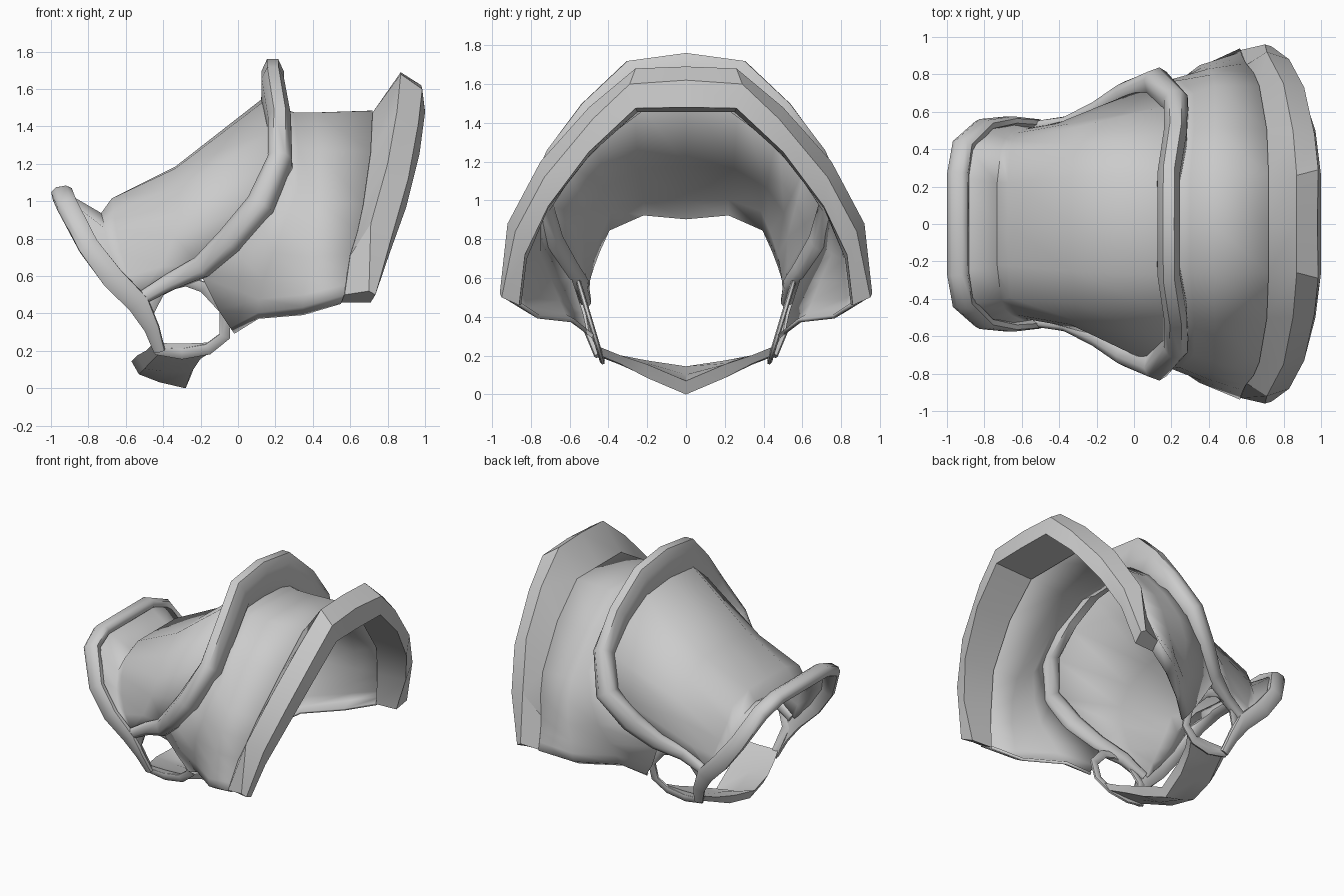
import bpy, bmesh
from math import radians
from mathutils import Vector as V

if "Cube" in bpy.data.objects:
    bpy.data.objects.remove(bpy.data.objects["Cube"])


def mirrored(half):
    """Half arch (crown to bottom) -> full arch across y."""
    return [V((x, -y, z)) for x, y, z in reversed(half) if y > 0] + [V(p) for p in half]


def finish(name, bm, angle):
    bmesh.ops.remove_doubles(bm, verts=bm.verts, dist=0.0005)
    bmesh.ops.recalc_face_normals(bm, faces=bm.faces)
    me = bpy.data.meshes.new(name)
    bm.to_mesh(me)
    bm.free()
    ob = bpy.data.objects.new(name, me)
    bpy.context.collection.objects.link(ob)
    bpy.ops.object.select_all(action='DESELECT')
    ob.select_set(True)
    bpy.context.view_layer.objects.active = ob
    bpy.ops.object.shade_smooth_by_angle(angle=radians(angle))
    return ob


def loft(name, sections, closed=False, loop=False, angle=35):
    """Skin equal-length sections; closed joins each section, loop joins last to first."""
    bm = bmesh.new()
    rows = [[bm.verts.new(p) for p in s] for s in sections]
    n = len(rows[0])
    for i in range(len(rows) if loop else len(rows) - 1):
        a, b = rows[i], rows[(i + 1) % len(rows)]
        for j in range(n if closed else n - 1):
            k = (j + 1) % n
            bm.faces.new((a[j], a[k], b[k], b[j]))
    if closed and not loop:
        bm.faces.new(rows[0])
        bm.faces.new(rows[-1])
    return finish(name, bm, angle)


def tube(name, path, widths, heights, normal, loop=False):
    """Rounded-box band swept along a path; normal(p) gives the outward direction."""
    outline = [(1, .5), (.5, 1), (-.5, 1), (-1, .5), (-1, -.5), (-.5, -1), (.5, -1), (1, -.5)]
    m = len(path)
    secs = []
    for i, p in enumerate(path):
        if loop:
            t = path[(i + 1) % m] - path[i - 1]
        else:
            t = path[min(i + 1, m - 1)] - path[max(i - 1, 0)]
        t.normalize()
        n = normal(p)
        n = (n - t * n.dot(t)).normalized()
        b = t.cross(n)
        secs.append([p + b * widths[i] * u + n * heights[i] * v for u, v in outline])
    return loft(name, secs, closed=True, loop=loop, angle=55)


def sym(vals):
    return vals[:0:-1] + vals


def thicken(ob, t):
    m = ob.modifiers.new("thickness", 'SOLIDIFY')
    m.thickness = t
    m.offset = 0


# wide flared edge: valley -> crest -> outer edge -> inner edge -> inside of the shell
valley = [(.72, 0, 1.475), (.72, .26, 1.475), (.71, .5, 1.26), (.67, .73, .98), (.6, .85, .71), (.57, .93, .5)]
crest = [(.87, 0, 1.69), (.87, .26, 1.68), (.85, .5, 1.48), (.8, .75, 1.2), (.71, .92, .88), (.7, .96, .52)]
edge = [(.98, 0, 1.62), (.985, .29, 1.6), (.965, .48, 1.42), (.91, .73, 1.12), (.83, .88, .84), (.735, .95, .5)]
inner = [(1.0, 0, 1.48), (1.0, .26, 1.475), (.97, .5, 1.25), (.9, .71, .97), (.81, .83, .72), (.71, .86, .46)]
inside = [(.7, 0, 1.455), (.7, .25, 1.455), (.69, .49, 1.24), (.65, .71, .96), (.58, .82, .7), (.55, .85, .46)]
loft("flared_edge", list(zip(*map(mirrored, (valley, crest, edge, inner, inside)))), closed=True, angle=32)

# wide shell between the flared edge and the raised collar, with a lip along the bottom
shell_rim = valley[:4] + [(.64, .8, .84), valley[4], (.585, .88, .62), (.575, .91, .55), valley[5], (.55, .85, .46)]
shell_mid = [(.42, 0, 1.465), (.42, .26, 1.465), (.43, .51, 1.26), (.43, .73, .99), (.42, .79, .85),
             (.4, .82, .7), (.37, .83, .58), (.355, .84, .5), (.35, .83, .44), (.35, .76, .4)]
shell_low = [(.3, 0, 1.465), (.3, .26, 1.465), (.32, .5, 1.28), (.32, .69, 1.06), (.25, .76, .88),
             (.19, .76, .72), (.14, .7, .58), (.12, .66, .48), (.11, .63, .41), (.11, .58, .38)]
shell_in = [(.2, 0, 1.5), (.2, .26, 1.49), (.24, .48, 1.33), (.23, .64, 1.16), (.11, .74, .95),
            (-.05, .7, .78), (-.19, .6, .6), (-.1, .54, .42), (-.04, .52, .33), (-.02, .48, .3)]
thicken(loft("wide_shell", [mirrored(s) for s in (shell_rim, shell_mid, shell_low, shell_in)], angle=50), .02)

# narrow shell, stepping down and flaring out to the small rim
narrow = [
    [(.17, 0, 1.57), (.17, .27, 1.55), (.2, .48, 1.38), (.19, .63, 1.2), (.08, .73, .97), (-.2, .59, .66), (-.5, .51, .5)],
    [(-.33, 0, 1.18), (-.33, .25, 1.17), (-.31, .42, 1.07), (-.31, .51, .94), (-.34, .53, .81), (-.41, .53, .65), (-.52, .51, .5)],
    [(-.67, 0, 1.01), (-.67, .22, 1.01), (-.66, .39, .95), (-.65, .44, .84), (-.62, .48, .72), (-.58, .5, .6), (-.54, .51, .49)],
    [(-.73, 0, .91), (-.73, .22, .93), (-.71, .4, .85), (-.69, .45, .74), (-.66, .48, .66), (-.6, .51, .56), (-.54, .52, .47)],
    [(-.94, 0, 1.05), (-.94, .25, 1.05), (-.91, .43, 1.0), (-.82, .51, .82), (-.72, .54, .68), (-.62, .55, .56), (-.52, .52, .46)],
]
thicken(loft("narrow_shell", [mirrored(s) for s in narrow], angle=80), .015)

# raised collar ridge over the shells
collar = [(.185, 0, 1.63), (.185, .25, 1.6), (.22, .46, 1.42), (.225, .64, 1.21), (.12, .76, .98),
          (-.04, .7, .79), (-.19, .61, .65), (-.36, .54, .57), (-.52, .52, .48)]
w = sym([.06, .06, .062, .065, .072, .072, .06, .045, .035])
h = sym([.13, .13, .11, .09, .07, .06, .05, .035, .03])
tube("collar_ridge", mirrored(collar), w, h, lambda p: V((0, p.y, p.z - .5)))

# rolled rim of the narrow end, running down to the strap
rim = [(-.94, 0, 1.04), (-.94, .27, 1.04), (-.915, .42, .98), (-.8, .53, .76), (-.67, .55, .59),
       (-.53, .53, .45), (-.46, .5, .32), (-.42, .45, .2)]
w = sym([.056, .056, .055, .055, .06, .058, .04, .03])
h = sym([.04, .04, .04, .03, .025, .025, .02, .02])
tube("narrow_rim", mirrored(rim), w, h, lambda p: V((-.1, p.y, p.z - .5)))

# flat ring around each side opening
hole = [(-.48, .4), (-.41, .54), (-.28, .575), (-.18, .54), (-.07, .42), (-.07, .28), (-.16, .21), (-.3, .185), (-.42, .2)]
path = [V((x, .44 + (z - .2) * .3, z)) for x, z in hole]
ring = tube("opening_ring", path, [.03] * 9, [.013] * 9, lambda p: V((0, .93, -.3)), loop=True)
ring.modifiers.new("both_sides", 'MIRROR').use_axis = (False, True, False)

# strap joining the two sides underneath: (y, left x, left z, right x, right z)
strap = [(0, -.56, .11, -.28, .035), (.2, -.53, .14, -.25, .12), (.34, -.48, .18, -.2, .18), (.45, -.44, .22, -.13, .225)]
sections = []
for s, y, xl, zl, xr, zr in [(-1, *r) for r in strap[:0:-1]] + [(1, *r) for r in strap]:
    d = .035 if y < .3 else .022
    xm, zm = (xl + xr) / 2, (zl + zr) / 2 - .005
    sections.append([V((a, s * y, b)) for a, b in (
        (xl - .01, zl + d), (xm, zm + d), (xr + .03, zr + d), (xr, zr - d), (xm, zm - d), (xl + .03, zl - d))])
loft("lower_strap", sections, closed=True)
